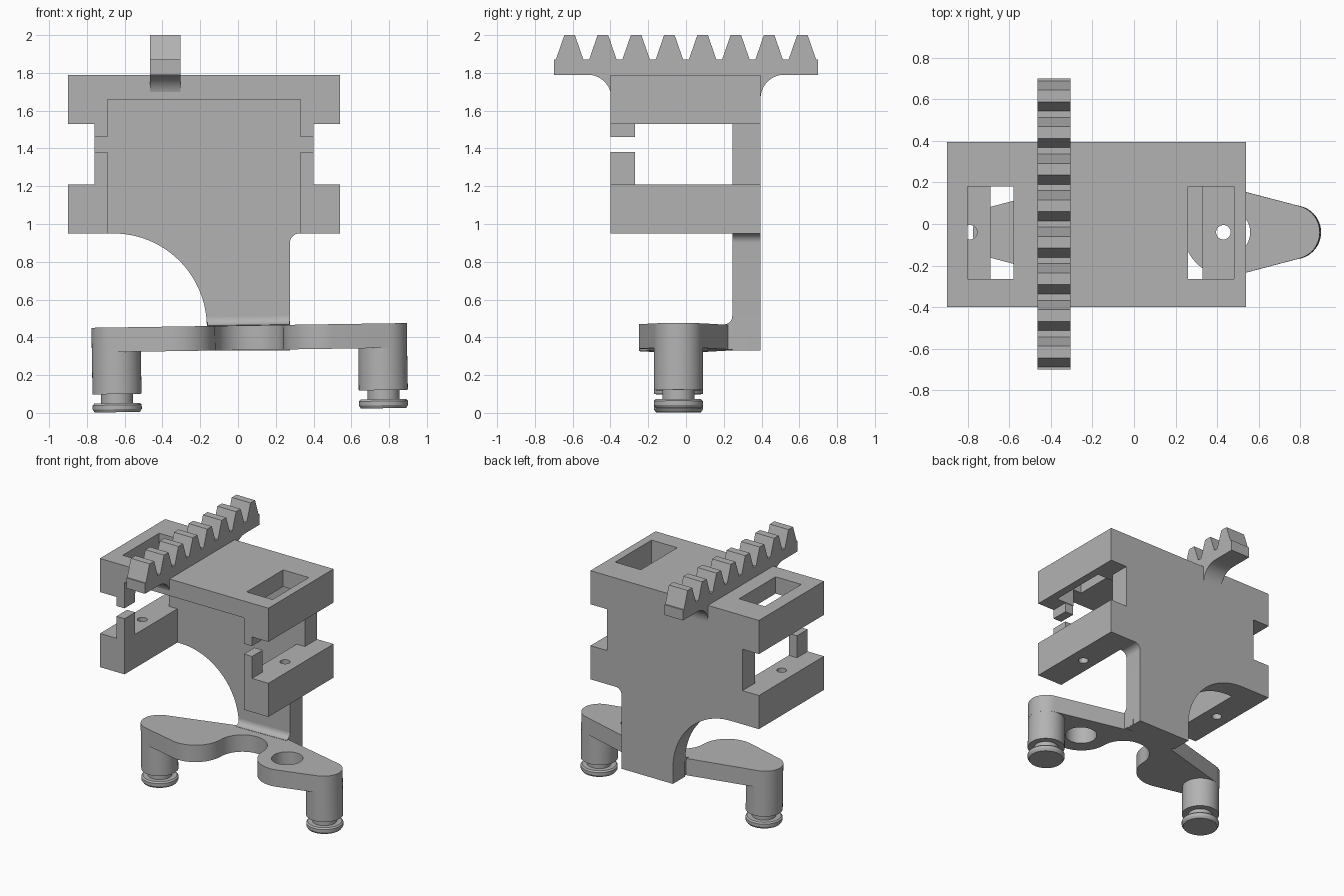
import bpy, bmesh, math
from mathutils import Matrix, Vector

if "Cube" in bpy.data.objects:
    bpy.data.objects.remove(bpy.data.objects["Cube"], do_unlink=True)

grey = bpy.data.materials.new("plain grey")
grey.use_nodes = True
GREY = (0.45, 0.45, 0.45, 1)
grey.diffuse_color = GREY
grey.node_tree.nodes["Principled BSDF"].inputs["Base Color"].default_value = GREY

# Where outline coordinates (u, v) and depth d go for each extrusion axis
PLACE = {
    "x": lambda u, v, d: (d, u, v),
    "y": lambda u, v, d: (u, d, v),
    "z": lambda u, v, d: (u, v, d),
}


def arc(cx, cy, r, start, end, steps=20):
    angles = [math.radians(start + (end - start) * i / steps) for i in range(steps + 1)]
    return [(cx + r * math.cos(a), cy + r * math.sin(a)) for a in angles]


def finish(bm, name):
    bmesh.ops.remove_doubles(bm, verts=bm.verts, dist=1e-5)
    bmesh.ops.recalc_face_normals(bm, faces=bm.faces)
    mesh = bpy.data.meshes.new(name)
    bm.to_mesh(mesh)
    bm.free()
    mesh.materials.append(grey)
    obj = bpy.data.objects.new(name, mesh)
    bpy.context.collection.objects.link(obj)
    return obj


def prism(name, outline, axis, lo, hi):
    bm = bmesh.new()
    verts = [bm.verts.new(PLACE[axis](u, v, lo)) for u, v in outline]
    face = bm.faces.new(verts)
    moved = bmesh.ops.extrude_face_region(bm, geom=[face])["geom"]
    step = Vector(PLACE[axis](0, 0, hi - lo))
    bmesh.ops.translate(bm, vec=step, verts=[g for g in moved if isinstance(g, bmesh.types.BMVert)])
    return finish(bm, name)


def box(name, x, y, z):
    rect = [(x[0], y[0]), (x[1], y[0]), (x[1], y[1]), (x[0], y[1])]
    return prism(name, rect, "z", *z)


def lathe(name, profile, x, y, sides=48):
    bm = bmesh.new()
    verts = [bm.verts.new((r, 0, z)) for r, z in profile]
    edges = [bm.edges.new(pair) for pair in zip(verts, verts[1:])]
    bmesh.ops.spin(bm, geom=verts + edges, cent=(0, 0, 0), axis=(0, 0, 1),
                   angle=math.tau, steps=sides, use_merge=True)
    bmesh.ops.translate(bm, vec=(x, y, 0), verts=bm.verts)
    return finish(bm, name)


def select(obj):
    bpy.ops.object.select_all(action="DESELECT")
    obj.select_set(True)
    bpy.context.view_layer.objects.active = obj


def cut(obj, cutter):
    mod = obj.modifiers.new("cut", "BOOLEAN")
    mod.operation = "DIFFERENCE"
    mod.solver = "EXACT"
    mod.object = cutter
    select(obj)
    bpy.ops.object.modifier_apply(modifier=mod.name)
    bpy.data.objects.remove(cutter, do_unlink=True)


parts = []
FRONT, PLATE, BACK = -0.4, 0.245, 0.395
L, R = -0.69, 0.33            # inner walls
OUT_L, OUT_R = -0.9, 0.54     # outer walls
MID_Y = -0.04

# Back plate with side notches and a curved neck running down to the foot
plate = [(OUT_L, 1.79), (OUT_L, 1.53), (-0.76, 1.53), (-0.76, 1.21), (OUT_L, 1.21), (OUT_L, 0.95)]
plate += arc(-0.66, 0.455, 0.495, 90, 0, 32)
plate += [(-0.165, 0.33), (0.275, 0.33)]
plate += arc(0.325, 0.9, 0.05, 180, 90, 8)
plate += [(OUT_R, 0.95), (OUT_R, 1.21), (0.4, 1.21), (0.4, 1.53), (OUT_R, 1.53), (OUT_R, 1.79)]
parts.append(prism("back_plate", plate, "y", PLATE, BACK))

# Upper frame: top slab with hanging side blocks and two windows
frame = [(OUT_L, 1.53), (L, 1.53), (L, 1.66), (R, 1.66), (R, 1.53),
         (OUT_R, 1.53), (OUT_R, 1.79), (OUT_L, 1.79)]
upper = prism("upper_frame", frame, "y", FRONT, PLATE)
for x0 in (-0.8, 0.26):
    cut(upper, box("window_cutter", (x0, x0 + 0.22), (-0.265, 0.18), (1.4, 1.9)))
parts.append(upper)

# Lower side blocks with screw holes, and the gripping tabs at the front
for side, xs, hole_x, tab in (("right", (OUT_L, L), -0.79, (-0.76, L)),
                              ("left", (R, OUT_R), 0.43, (R, 0.4))):
    block = box(side + "_lower_block", xs, (FRONT, PLATE), (0.95, 1.21))
    cut(block, prism("hole_cutter", arc(hole_x, MID_Y, 0.035, 0, 345, 23), "z", 0.8, 1.3))
    parts.append(block)
    parts.append(box(side + "_lower_tab", tab, (FRONT, -0.27), (1.21, 1.38)))
    parts.append(box(side + "_upper_tab", tab, (FRONT, -0.27), (1.46, 1.53)))

# Toothed rack across the top, with curved brackets under both ends
PITCH = 0.176
rack = [(-0.7, 1.79), (-0.7, 1.87)]
for i in range(8):
    c = (i - 3.5) * PITCH
    rack += [(c - 0.073, 1.87), (c - 0.028, 2), (c + 0.028, 2), (c + 0.073, 1.87)]
rack += [(0.7, 1.87), (0.7, 1.79)]
bracket = arc(0.52, 1.665, 0.125, 90, 180, 14) + [(0.39, 1.665), (0.39, 1.78)]
rack += bracket + [(-y, z) for y, z in reversed(bracket)]
parts.append(prism("toothed_rack", rack, "x", -0.465, -0.305))

# Foot: two lobed arms around a round notch, mirrored about its own middle
MID_X, LEG_X, LEG_R, LOBE_X, LOBE_R = 0.06, 0.705, 0.13, 0.39, 0.21
lean = math.acos((LOBE_R - LEG_R) / (LEG_X - LOBE_X))
deg = math.degrees(lean)
root_x = 0.215
root_y = (LEG_R - (root_x - LEG_X) * math.cos(lean)) / math.sin(lean)
half = arc(0, 0, LOBE_X - LOBE_R, 90, 0)[1:]
half += arc(LOBE_X, 0, LOBE_R, 180, 360 - deg)[1:]
half += arc(LEG_X, 0, LEG_R, -deg, deg)
half += [(root_x, root_y), (root_x, 0.36)]
outline = [(0, LOBE_X - LOBE_R)] + half + [(-x, y) for x, y in reversed(half)]
foot = prism("foot_bar", [(x + MID_X, y + MID_Y) for x, y in outline], "z", 0.333, 0.463)
cut(foot, prism("hole_cutter", arc(MID_X + LOBE_X, MID_Y, 0.11, 0, 350, 35), "z", 0.2, 0.6))
foot_parts = [foot]

# Fillet where the foot meets the plate
fillet = arc(0.2, 0.51, 0.045, -90, 0, 8) + [(0.26, 0.51), (0.26, 0.45), (0.2, 0.45)]
foot_parts.append(prism("foot_fillet", fillet, "x", -0.16, 0.275))

# Legs with a narrow neck and a rounded end disc
leg_profile = [(0, 0.45), (0.129, 0.45), (0.13, 0.11), (0.085, 0.11), (0.085, 0.062),
               (0.12, 0.062), (0.13, 0.052), (0.13, 0.03), (0.12, 0.014), (0, 0.014)]
for name, s in (("right_leg", -1), ("left_leg", 1)):
    foot_parts.append(lathe(name, leg_profile, MID_X + s * LEG_X, MID_Y))

# The foot leans very slightly sideways
pivot = Matrix.Translation((MID_X, 0, 0.4))
tilt = pivot @ Matrix.Rotation(-0.015, 4, "Y") @ pivot.inverted()
for obj in foot_parts:
    obj.data.transform(tilt)

for obj in parts + foot_parts:
    select(obj)
    bpy.ops.object.shade_smooth_by_angle(angle=math.radians(30))
